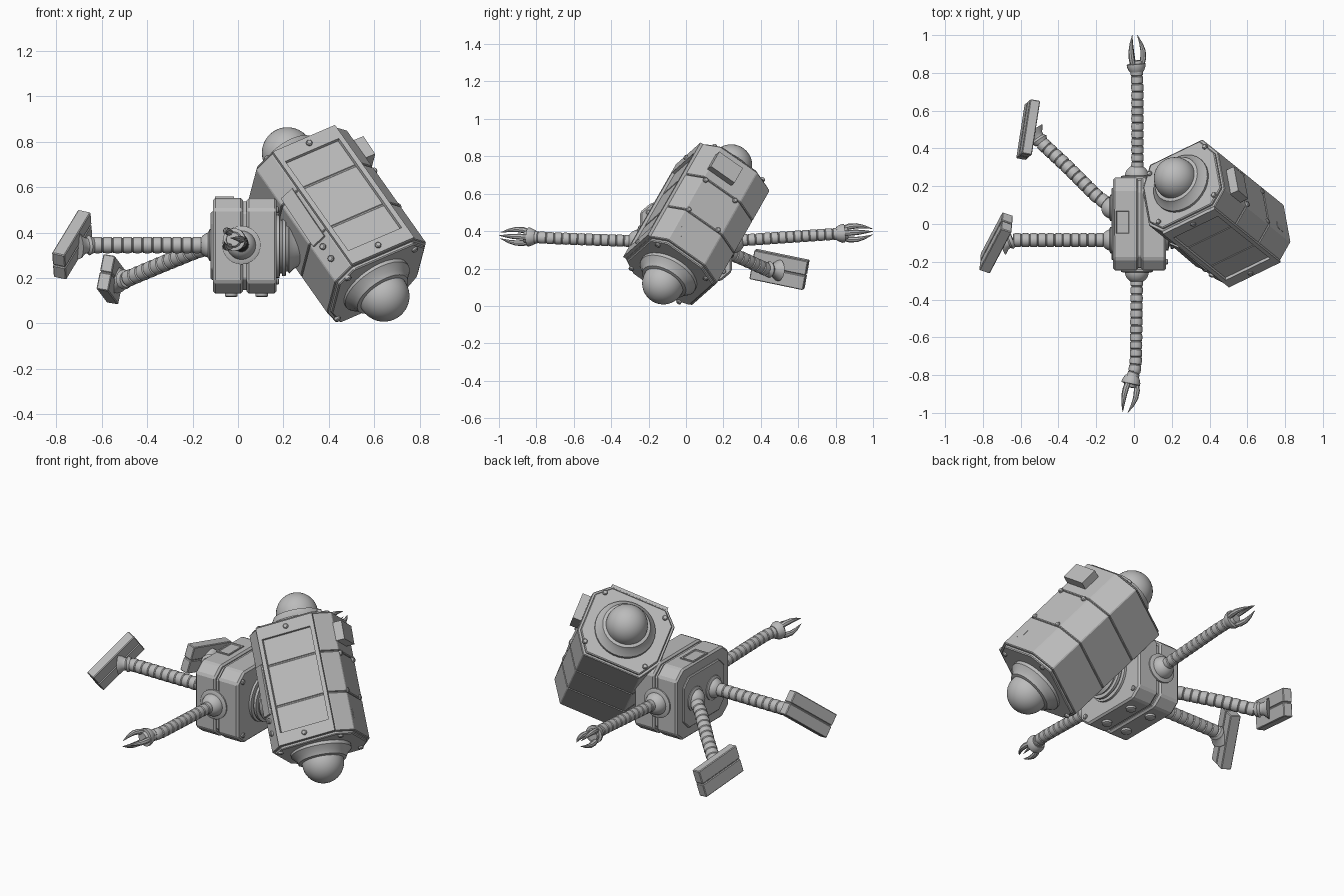
import bpy, bmesh, math
from mathutils import Matrix, Vector as V

if "Cube" in bpy.data.objects:
    bpy.data.objects.remove(bpy.data.objects["Cube"])

grey = bpy.data.materials.new("plain grey")
grey.use_nodes = True
grey.diffuse_color = (0.5, 0.5, 0.5, 1)
grey.node_tree.nodes["Principled BSDF"].inputs["Base Color"].default_value = (0.5, 0.5, 0.5, 1)


def finish(name, bm, M=None, bevel=0, smooth=False):
    bmesh.ops.recalc_face_normals(bm, faces=bm.faces)
    me = bpy.data.meshes.new(name)
    bm.to_mesh(me)
    bm.free()
    me.materials.append(grey)
    ob = bpy.data.objects.new(name, me)
    bpy.context.collection.objects.link(ob)
    if M is not None:
        ob.matrix_world = M
    if bevel:
        mod = ob.modifiers.new("bevel", 'BEVEL')
        mod.width = bevel
        mod.segments = 1
        mod.limit_method = 'ANGLE'
    if smooth:
        bpy.ops.object.select_all(action='DESELECT')
        ob.select_set(True)
        bpy.context.view_layer.objects.active = ob
        bpy.ops.object.shade_smooth_by_angle(angle=math.radians(35))
    return ob


def frame(origin, x, y):
    x = V(x).normalized()
    y = V(y)
    y = (y - x * y.dot(x)).normalized()
    z = x.cross(y)
    return Matrix.Translation(origin) @ Matrix((x, y, z)).transposed().to_4x4()


def prism(name, pts, h0, h1, M, bevel=0.005):
    bm = bmesh.new()
    low, high = [[bm.verts.new((x, y, h)) for x, y in pts] for h in (h0, h1)]
    bm.faces.new(low)
    bm.faces.new(high)
    for i in range(len(pts)):
        j = (i + 1) % len(pts)
        bm.faces.new((low[i], low[j], high[j], high[i]))
    return finish(name, bm, M, bevel)


def panel(name, M, hx, hy, h, ix, iy, depth):
    """Flat box whose top holds a sunken field of half size ix, iy."""
    bm = bmesh.new()
    bmesh.ops.create_cube(bm, size=2, matrix=Matrix.Diagonal((hx, hy, h / 2, 1)))
    top = max(bm.faces, key=lambda f: f.calc_center_median().z)
    bmesh.ops.inset_individual(bm, faces=[top], thickness=0.005)
    for v in top.verts:
        v.co.x = math.copysign(ix, v.co.x)
        v.co.y = math.copysign(iy, v.co.y)
    bmesh.ops.inset_individual(bm, faces=[top], thickness=0.004, depth=-depth)
    return finish(name, bm, M)


def sweep(name, path, radii, sides=20, flat=1):
    """Round skin along a path with a radius at every point."""
    bm = bmesh.new()
    path = [V(p) for p in path]
    rings = []
    for i, p in enumerate(path):
        t = (path[min(i + 1, len(path) - 1)] - path[max(i - 1, 0)]).normalized()
        ref = V((0, 0, 1)) if abs(t.z) < 0.9 else V((1, 0, 0))
        a = t.cross(ref).normalized()
        b = t.cross(a)
        rings.append([bm.verts.new(p + radii[i] * (a * math.cos(k * math.tau / sides)
                      + b * flat * math.sin(k * math.tau / sides))) for k in range(sides)])
    bm.faces.new(rings[0])
    bm.faces.new(rings[-1])
    for r, s in zip(rings, rings[1:]):
        for k in range(sides):
            j = (k + 1) % sides
            bm.faces.new((r[k], r[j], s[j], s[k]))
    return finish(name, bm, smooth=True)


def lathe(name, origin, axis, profile, sides=32):
    axis = V(axis).normalized()
    return sweep(name, [V(origin) + axis * h for h, r in profile], [r for h, r in profile], sides)


def dome(name, origin, axis, r, base=-0.1, sides=40):
    lats = [math.pi / 2 * i / 10 for i in range(11)]
    prof = [(base * r, r)] + [(r * math.sin(t), max(r * math.cos(t), 0.0005)) for t in lats]
    return lathe(name, origin, axis, prof, sides)


def hose(name, path, r, count):
    """Ribbed flexible tube made of equal rounded segments."""
    path = [V(p) for p in path]
    lens = [(b - a).length for a, b in zip(path, path[1:])]

    def at(f):
        d = f * sum(lens)
        for a, b, l in zip(path, path[1:], lens):
            if d <= l + 1e-6:
                return a.lerp(b, d / l)
            d -= l
        return path[-1]
    shape = ((0, 0.86), (0.1, 0.99), (0.5, 1.03), (0.9, 0.99))
    steps = [((i + f) / count, r * k) for i in range(count) for f, k in shape] + [(1, r * 0.86)]
    return sweep(name, [at(f) for f, k in steps], [k for f, k in steps], 18)


def rivet(name, p, n, r=0.014):
    p, n = V(p), V(n).normalized()
    return lathe(name, p - n * 0.005, n, ((0, r), (0.012, r), (0.016, r * 0.7)), 12)


# Torso: two chamfered halves with a dark gap and a recessed core
def octagon(hx, hy, c, d):
    return [(hx - c, hy), (hx, hy - d), (hx, d - hy), (hx - c, -hy),
            (c - hx, -hy), (-hx, d - hy), (-hx, hy - d), (c - hx, hy)]


torso = frame((0.03, 0, 0.342), (0, 1, 0), (0, 0, 1))
prism("torso_core", octagon(0.232, 0.195, 0.06, 0.05), -0.13, 0.13, torso)
prism("torso_lower", octagon(0.245, 0.21, 0.06, 0.05), -0.14, -0.008, torso, 0.01)
prism("torso_upper", octagon(0.245, 0.21, 0.06, 0.05), 0.008, 0.14, torso, 0.01)
prism("hip_plate", octagon(0.19, 0.15, 0.05, 0.05), -0.15, -0.13, torso)
panel("back_hatch", frame((-0.06, 0.01, 0.552), (1, 0, 0), (0, 1, 0)), 0.042, 0.07, 0.012, 0.034, 0.06, 0.004)
for y in (-0.2, 0.2):
    for z in (0.185, 0.5):
        rivet("torso_rivet", (0.17, y, z), (1, 0, 0))
for x in (-0.03, 0.105):
    for y in (-0.1, 0.1):
        lathe("chest_button", (x, y, 0.14), (0, 0, -1), ((0, 0.028), (0.02, 0.028), (0.024, 0.02)), 20)

# Neck: stacked rings
lathe("neck", (0.165, 0, 0.34), (1, 0, 0), ((0, 0.14), (0.018, 0.14), (0.02, 0.12), (0.028, 0.12),
      (0.03, 0.132), (0.045, 0.132), (0.047, 0.112), (0.055, 0.112), (0.06, 0.12), (0.08, 0.1), (0.13, 0.07)))

# Head: axis runs from one ear dome to the other
U, A, N = V((0.838, 0.406, 0.36)), V((-0.505, 0.432, 0.75)), V((0.149, -0.81, 0.567))
C = V((0.43, 0.06, 0.436))
head = frame(C, N, U)


def at_head(u, a, n):
    return C + U * u + A * a + N * n


outline = [(0.218, 0.165), (0.14, 0.243), (-0.1, 0.243), (-0.222, 0.165),
           (-0.222, -0.165), (-0.1, -0.235), (0.14, -0.235), (0.218, -0.165)]


def scaled(k):
    return [(x * k, y * k) for x, y in outline]


prism("head_core", scaled(0.97), -0.33, 0.33, head)
for lo, hi in ((-0.335, -0.118), (-0.114, 0.114), (0.118, 0.335)):
    prism("head_shell", outline, lo, hi, head, 0.004)
panel("face_screen", frame(at_head(0, 0, 0.222), U, A), 0.163, 0.334, 0.022, 0.14, 0.265, 0.018)
for a in (-0.3, 0.3):
    rivet("face_rivet", at_head(0, a, 0.233), N)
for s in (-1, 1):
    end, out = at_head(0, 0, 0) + A * s * 0.335, A * s
    prism("ear_plate", scaled(0.94), 0.33 * s, 0.35 * s, head)
    lathe("ear_collar", end, out, ((0, 0.165), (0.03, 0.165), (0.055, 0.14), (0.075, 0.13), (0.08, 0.11)))
    dome("ear_dome", end + out * 0.085, out, 0.113)
    for u in (-0.175, 0.175):
        for n in (-0.155, 0.16):
            rivet("ear_rivet", at_head(u, s * 0.35, n), out)
    for n in (-0.07, 0.123):
        rivet("crown_rivet", at_head(0.243, s * 0.105, n), U)
panel("crown_box", frame(at_head(0.26, 0.222, 0.065), A, -N), 0.052, 0.078, 0.05, 0.04, 0.062, 0.01)
prism("crown_button", octagon(0.025, 0.05, 0.006, 0.006), 0, 0.04, frame(at_head(0.26, 0.222, 0.065), A, -N))
slant = N - U
panel("chin_slot", frame(at_head(-0.201, 0, 0.18), A, N + U), 0.14, 0.035, 0.02, 0.125, 0.02, 0.008)
for a in (-0.17, -0.24):
    rivet("chin_rivet", at_head(-0.2, a, 0.179), slant)
panel("crown_vent", frame(at_head(0.245, -0.24, 0.09), A, -N), 0.03, 0.02, 0.01, 0.024, 0.014, 0.004)


# Arms: shoulder ball, ribbed hose, wrist ring and three fingers
def arm(side, s, path, aim):
    lathe(side + "_shoulder_flange", (0.015, 0.24 * s, 0.345), (0, s, 0), ((0, 0.085), (0.012, 0.085), (0.018, 0.07)))
    dome(side + "_shoulder", (0.015, 0.25 * s, 0.345), (0, s, 0), 0.064, -0.3, 28)
    hose(side + "_arm", path, 0.032, 13)
    aim, wrist = V(aim).normalized(), V(path[-1])
    lathe(side + "_wrist", wrist - aim * 0.02, aim,
          ((0, 0.036), (0.01, 0.042), (0.03, 0.05), (0.042, 0.05), (0.044, 0.035), (0.06, 0.03)), 24)
    p = aim.cross(V((1, 0, 0))).normalized()
    q = aim.cross(p)
    for k in range(3):
        t = math.tau * k / 3 + 0.5
        d = p * math.cos(t) + q * math.sin(t)
        pts = ((0.01, 0.028), (0.05, 0.04), (0.09, 0.042), (0.13, 0.034), (0.175, 0.018))
        sweep(side + "_finger", [wrist + aim * h + d * r for h, r in pts],
              (0.013, 0.016, 0.014, 0.009, 0.001), 8)


arm("right", -1, ((0.015, -0.29, 0.347), (0.01, -0.72, 0.362), (0.003, -0.78, 0.366), (-0.013, -0.825, 0.368)), (-0.22, -1, 0.05))
arm("left", 1, ((0.018, 0.29, 0.35), (0.018, 0.72, 0.38), (0.013, 0.825, 0.387)), (-0.08, 1, 0.06))


# Legs: hip ball, ribbed hose, flared ankle and split block foot
def leg(side, path, centre, length, width, half):
    hip, ankle = V(path[0]), V(path[-1])
    lathe(side + "_hip_flange", hip, (-1, 0, 0), ((-0.01, 0.07), (0.01, 0.07), (0.016, 0.058)))
    dome(side + "_hip", hip, (-1, 0, 0), 0.058, -0.2, 28)
    hose(side + "_leg", path, 0.036, 12)
    M = frame(centre, length, width)
    hl, hw, ht = half
    top = M.col[2].to_3d()
    top *= 1 if top.x > 0 else -1
    sole = V(centre) + top * ht
    sweep(side + "_ankle", (ankle, ankle.lerp(sole, 0.25), ankle.lerp(sole, 0.4), ankle.lerp(sole, 0.6),
          ankle.lerp(sole, 0.9), sole), (0.036, 0.044, 0.034, 0.036, 0.055, 0.058))
    for s in (-1, 1):
        block = [(-hl, 0.002 * s), (hl, 0.002 * s), (hl, hw * s), (-hl, hw * s)]
        prism(side + "_foot", block, -ht, ht, M, 0.004)
    prism(side + "_foot_core", octagon(hl * 0.96, hw * 0.9, 0.005, 0.005), -ht * 0.85, ht * 0.85, M, 0)


leg("right", ((-0.115, -0.085, 0.345), (-0.64, -0.085, 0.345)), (-0.73, -0.1, 0.347),
    (0.37, 0.7, 0.61), (0.055, 0.635, -0.762), (0.157, 0.07, 0.03))
leg("left", ((-0.115, 0.085, 0.345), (-0.2, 0.15, 0.315), (-0.36, 0.31, 0.25), (-0.49, 0.43, 0.195)),
    (-0.56, 0.5, 0.195), (0.15, 0.965, -0.2), (-0.2, -0.2, -0.96), (0.148, 0.08, 0.027))
